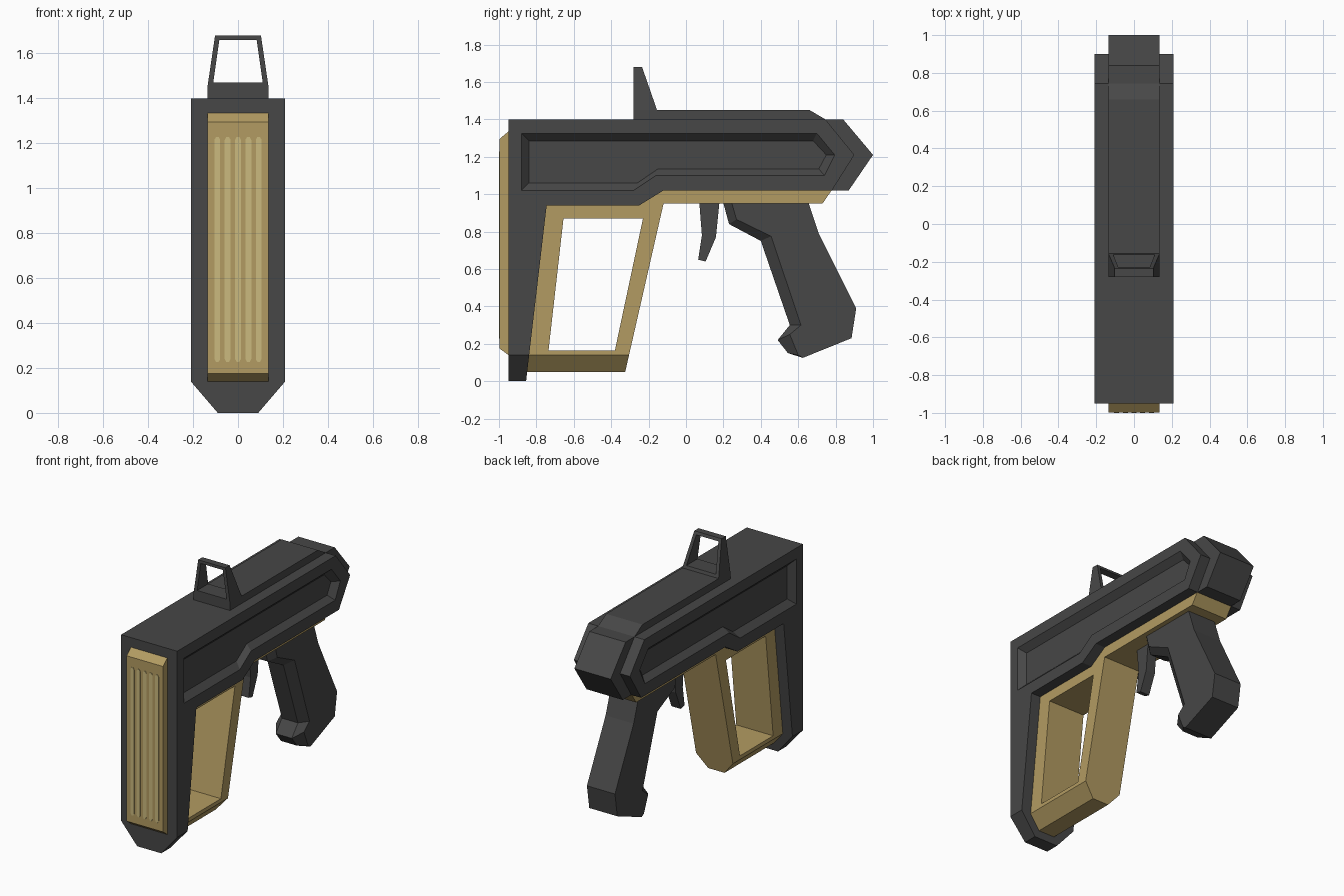
import bpy, bmesh
from mathutils import Vector

if "Cube" in bpy.data.objects:
    bpy.data.objects.remove(bpy.data.objects["Cube"], do_unlink=True)


def material(name, colour):
    m = bpy.data.materials.new(name)
    m.use_nodes = True
    m.diffuse_color = (*colour, 1)
    m.node_tree.nodes["Principled BSDF"].inputs["Base Color"].default_value = (*colour, 1)
    return m


DARK = material("charcoal", (0.063, 0.063, 0.063))
TAN = material("tan", (0.45, 0.33, 0.122))
PALE = material("pale tan", (0.6, 0.49, 0.21))


def loft(name, rings, mat, cuts=()):
    """Skin matching rings, cap both ends, then trim by (point, normal) planes."""
    bm = bmesh.new()
    loops = [[bm.verts.new(p) for p in ring] for ring in rings]
    n = len(loops[0])
    for a, b in zip(loops, loops[1:]):
        for i in range(n):
            j = (i + 1) % n
            bm.faces.new((a[i], a[j], b[j], b[i]))
    bm.faces.new(loops[0])
    bm.faces.new(loops[-1])
    for point, normal in cuts:
        bmesh.ops.bisect_plane(bm, geom=bm.verts[:] + bm.edges[:] + bm.faces[:],
                               plane_co=Vector(point), plane_no=Vector(normal), clear_outer=True)
        bmesh.ops.holes_fill(bm, edges=[e for e in bm.edges if e.is_boundary])
    bmesh.ops.recalc_face_normals(bm, faces=bm.faces[:])
    mesh = bpy.data.meshes.new(name)
    bm.to_mesh(mesh)
    bm.free()
    mesh.materials.append(mat)
    ob = bpy.data.objects.new(name, mesh)
    bpy.context.collection.objects.link(ob)
    return ob


def at_x(profile, x):
    return [(x, y, z) for y, z in profile]


def prism(name, profile, half, mat, cuts=()):
    return loft(name, [at_x(profile, -half), at_x(profile, half)], mat, cuts)


def carve(ob, cutter):
    """Subtract the cutter and discard it."""
    cutter.hide_render = True
    mod = ob.modifiers.new("cut", "BOOLEAN")
    mod.operation, mod.solver, mod.object = "DIFFERENCE", "EXACT", cutter
    bpy.context.view_layer.objects.active = ob
    bpy.ops.object.modifier_apply(modifier=mod.name)
    bpy.data.objects.remove(cutter, do_unlink=True)


def bottom_chamfers(x, z):
    return [((s * x, 0, z), (s * 0.14, 0, -0.12)) for s in (-1, 1)]


# Main housing with the tall front leg
body = prism("housing", [(-0.95, 0), (-0.855, 0), (-0.745, 0.94), (-0.25, 0.94), (-0.12, 1.02),
                         (0.78, 1.02), (0.9, 1.21), (0.745, 1.4), (-0.95, 1.4)],
             0.21, DARK, bottom_chamfers(0.21, 0.14))

# Bevelled recess on both sides
rim = [(-0.88, 1.02), (-0.88, 1.325), (0.7, 1.325), (0.795, 1.21),
       (0.74, 1.1), (-0.16, 1.1), (-0.28, 1.02)]
floor = [(-0.84, 1.06), (-0.84, 1.285), (0.68, 1.285), (0.75, 1.21),
         (0.71, 1.135), (-0.15, 1.135), (-0.26, 1.06)]
for s in (-1, 1):
    carve(body, loft("recess_cutter", [at_x(rim, s * 0.25), at_x(rim, s * 0.21),
                                       at_x(floor, s * 0.17)], DARK))

# Central core: top rib and pointed rear block
prism("core", [(-0.2, 1.38), (-0.2, 1.45), (0.66, 1.45), (0.745, 1.4), (0.84, 1.4),
               (1.0, 1.21), (0.87, 1.02), (0.6, 1.02), (0.6, 1.38)], 0.136, DARK)

# Tan lower frame and rail
frame = prism("lower_frame", [(-0.9, 0.05), (-0.325, 0.05), (-0.12, 0.95), (0.73, 0.95),
                              (0.785, 1.03), (-0.8, 1.03)],
              0.138, TAN, bottom_chamfers(0.138, 0.14))
carve(frame, prism("frame_opening_cutter", [(-0.735, 0.165), (-0.38, 0.165),
                                            (-0.23, 0.87), (-0.655, 0.87)], 0.4, TAN))

# Front panel with five slots
prism("front_panel", [(-0.94, 0.14), (-0.95, 0.14), (-0.997, 0.175), (-0.997, 1.295),
                      (-0.95, 1.335), (-0.94, 1.335)], 0.136, TAN)
outline = [(-0.013, 0.24), (-0.006, 0.227), (0.006, 0.227), (0.013, 0.24),
           (0.013, 1.215), (0.006, 1.228), (-0.006, 1.228), (-0.013, 1.215)]
for i in range(5):
    cx = (i - 2) * 0.046
    loft(f"panel_slot_{i + 1}", [[(cx + x, y, z) for x, z in outline] for y in (-0.995, -1.0)], PALE)

# Sight hoop
sight = loft("sight", [[(-w, -0.28, z), (w, -0.28, z), (w, back, z), (-w, back, z)]
                       for w, back, z in ((0.136, -0.155, 1.39), (0.136, -0.155, 1.45),
                                          (0.102, -0.235, 1.68))], DARK)
carve(sight, loft("sight_cutter", [[(-0.11, y, 1.47), (0.11, y, 1.47),
                                    (0.083, y, 1.66), (-0.083, y, 1.66)] for y in (-0.4, 0)], DARK))

# Trigger
prism("trigger", [(0.07, 0.97), (0.085, 0.78), (0.065, 0.65), (0.105, 0.64),
                  (0.16, 0.77), (0.18, 0.97)], 0.035, DARK)

# Grip with chamfered front edges
back_edge = [(0.625, 0.125), (0.885, 0.23), (0.91, 0.39), (0.71, 0.79), (0.65, 0.97)]
inner = [(0.195, 0.97), (0.23, 0.84), (0.4, 0.75), (0.555, 0.3), (0.49, 0.22), (0.545, 0.15)]
outer = [(0.24, 0.97), (0.27, 0.865), (0.455, 0.775), (0.615, 0.3), (0.555, 0.25), (0.6, 0.14)]
loft("grip", [at_x(inner + back_edge, -0.06), at_x(inner + back_edge, 0.06)], DARK)
for s, side in ((1, "left"), (-1, "right")):
    loft(f"grip_side_{side}", [at_x(inner + back_edge, s * 0.06),
                               at_x(outer + back_edge, s * 0.105)], DARK)
